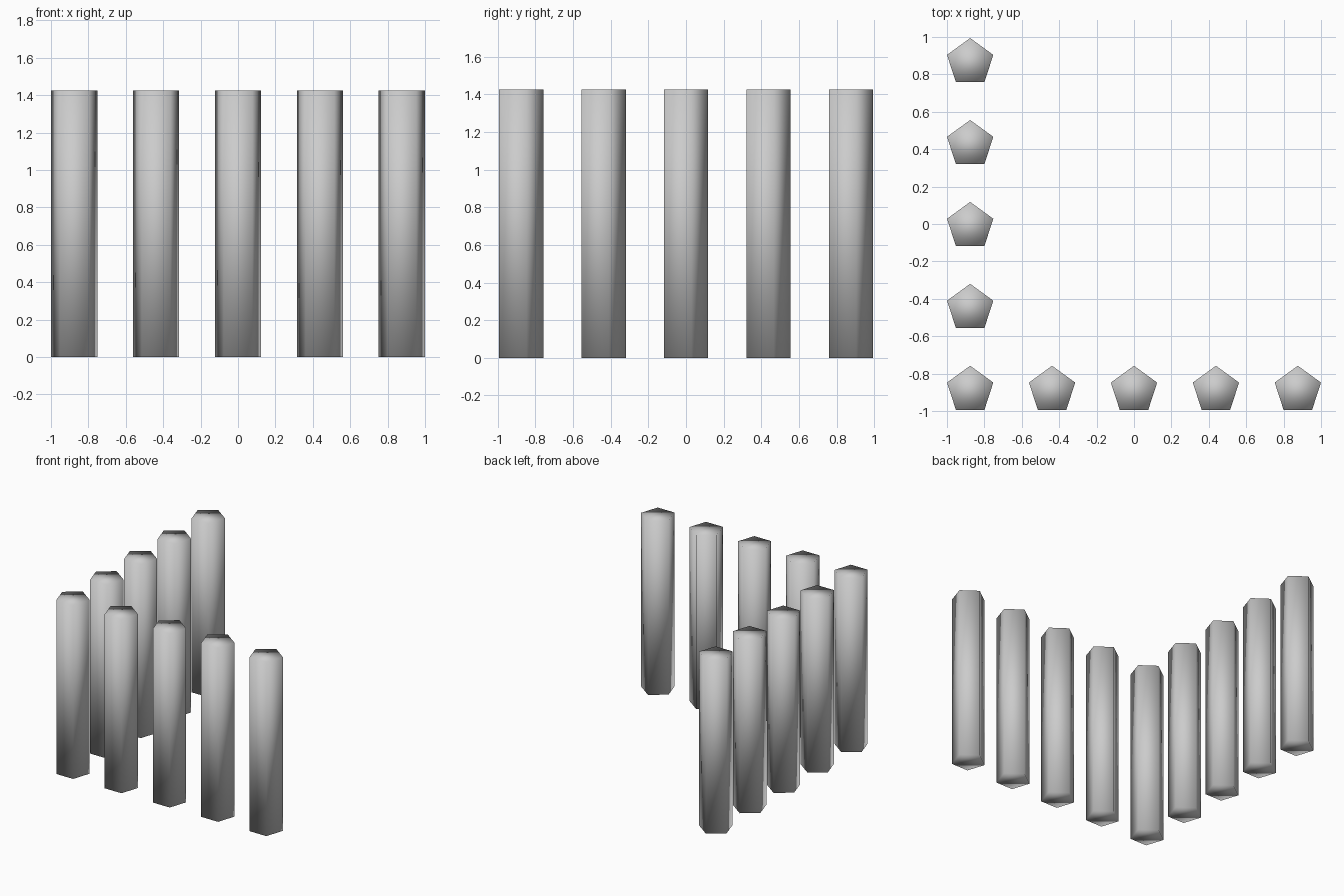
import bpy, bmesh
from math import sin, cos, tau

if "Cube" in bpy.data.objects:
    bpy.data.objects.remove(bpy.data.objects["Cube"])

RADIUS, HEIGHT, STEP = 0.13, 1.425, 0.438
X0, Y0 = -0.876, -0.888

# Shared pentagonal post, one corner pointing to the back
bm = bmesh.new()
ring = [bm.verts.new((-RADIUS * sin(tau * i / 5), RADIUS * cos(tau * i / 5), 0)) for i in range(5)]
base = bm.faces.new(ring)
ext = bmesh.ops.extrude_face_region(bm, geom=[base], use_keep_orig=True)
top = [v for v in ext["geom"] if isinstance(v, bmesh.types.BMVert)]
bmesh.ops.translate(bm, verts=top, vec=(0, 0, HEIGHT))
bmesh.ops.recalc_face_normals(bm, faces=bm.faces)
for f in bm.faces:
    f.smooth = True
post_mesh = bpy.data.meshes.new("post")
bm.to_mesh(post_mesh)
bm.free()


def add_post(name, x, y):
    post = bpy.data.objects.new(name, post_mesh)
    post.location = (x, y, 0)
    bpy.context.collection.objects.link(post)


# Front row, including the corner post
for i in range(5):
    add_post("corner_post" if i == 0 else f"front_post_{i}", X0 + i * STEP, Y0)

# Left row running to the back
for i in range(1, 5):
    add_post(f"left_post_{i}", X0, Y0 + i * STEP)
